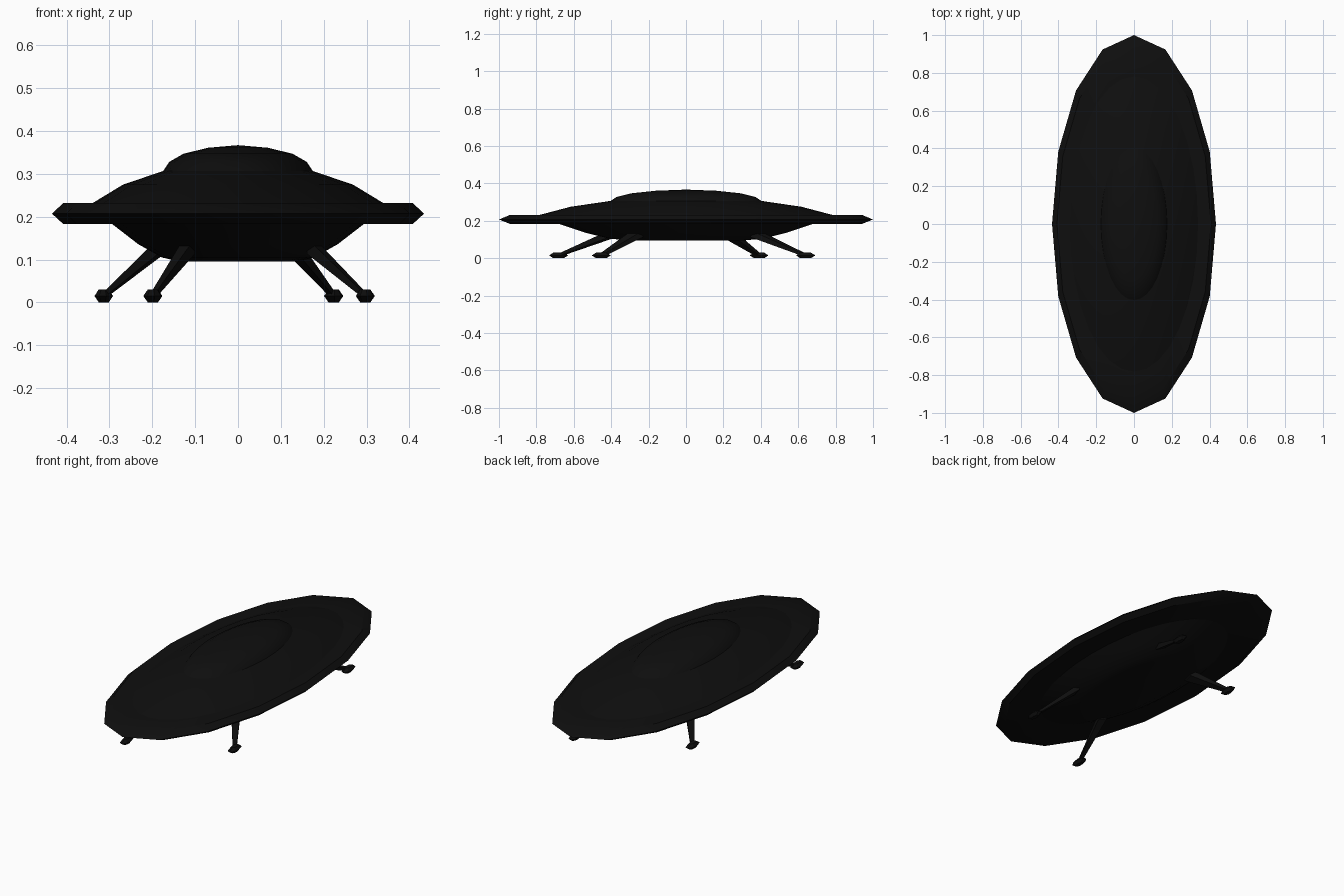
import bpy, bmesh, math
from mathutils import Vector, Matrix

if "Cube" in bpy.data.objects:
    bpy.data.objects.remove(bpy.data.objects["Cube"])

SQUASH = 0.434  # the saucer is round, then narrowed in x


def material(name, value):
    m = bpy.data.materials.new(name)
    m.diffuse_color = (value, value, value, 1)
    m.use_nodes = True
    m.node_tree.nodes["Principled BSDF"].inputs["Base Color"].default_value = m.diffuse_color
    return m


BLACK = material("hull black", 0.0045)


def finish(name, bm, angle):
    bmesh.ops.scale(bm, vec=(SQUASH, 1, 1), verts=bm.verts)
    me = bpy.data.meshes.new(name)
    bm.to_mesh(me)
    bm.free()
    me.materials.append(BLACK)
    ob = bpy.data.objects.new(name, me)
    bpy.context.collection.objects.link(ob)
    bpy.ops.object.select_all(action='DESELECT')
    bpy.context.view_layer.objects.active = ob
    ob.select_set(True)
    bpy.ops.object.shade_smooth_by_angle(angle=math.radians(angle))
    return ob


def lathe(bm, profile, sides, centre=(0, 0), turn=0.0):
    """Spin (radius, height) points, listed bottom to top, about a vertical axis."""
    rings = []
    for r, z in profile:
        if r == 0:
            rings.append([bm.verts.new((*centre, z))] * sides)
        else:
            rings.append([bm.verts.new((centre[0] + r * math.cos(turn + 2 * math.pi * i / sides),
                                        centre[1] + r * math.sin(turn + 2 * math.pi * i / sides), z))
                          for i in range(sides)])
    for a, b in zip(rings, rings[1:]):
        for i in range(sides):
            j = (i + 1) % sides
            bm.faces.new(list(dict.fromkeys((a[i], a[j], b[j], b[i]))))


def lathed(name, profile, sides, angle):
    bm = bmesh.new()
    lathe(bm, profile, sides)
    finish(name, bm, angle)


# Saucer body
lathed("outer_rim", [(0.66, 0.183), (0.94, 0.183), (1, 0.207), (0.94, 0.232), (0.76, 0.232)], 16, 25)
lathed("upper_hull", [(0.785, 0.231), (0.618, 0.275), (0.40, 0.307)], 32, 30)
lathed("lower_hull", [(0, 0.096), (0.32, 0.096), (0.41, 0.105), (0.537, 0.136), (0.68, 0.184)], 32, 30)
lathed("dome", [(0.405, 0.305), (0.37, 0.328), (0.293, 0.347), (0.16, 0.361), (0, 0.367)], 32, 40)

# Four splayed landing legs, each a tapered strut with a bevelled foot pad
for n, deg in enumerate((-33.5, 51.2, 151.6, 236.1), 1):
    t = math.radians(deg)
    out = Vector((math.cos(t), math.sin(t), 0))
    side = Vector((-math.sin(t), math.cos(t), 0))
    bm = bmesh.new()
    ends = []
    for r, z, w, h in ((0.47, 0.131, 0.036, 0.018), (0.80, 0.022, 0.016, 0.007)):
        c = out * r + Vector((0, 0, z))
        ends.append([bm.verts.new(c + side * (w * a) + Vector((0, 0, h * b)))
                     for a, b in ((-1, -1), (1, -1), (1, 1), (-1, 1))])
    for i in range(4):
        j = (i + 1) % 4
        bm.faces.new((ends[0][i], ends[0][j], ends[1][j], ends[1][i]))
    bm.faces.new(ends[0])
    bm.faces.new(ends[1])
    bmesh.ops.recalc_face_normals(bm, faces=bm.faces)
    finish(f"landing_leg_{n}", bm, 20)

    bm = bmesh.new()
    lathe(bm, [(0, 0), (0.028, 0), (0.052, 0.015), (0.028, 0.03), (0, 0.03)], 8, (out * 0.821)[:2], t)
    finish(f"foot_pad_{n}", bm, 20)
